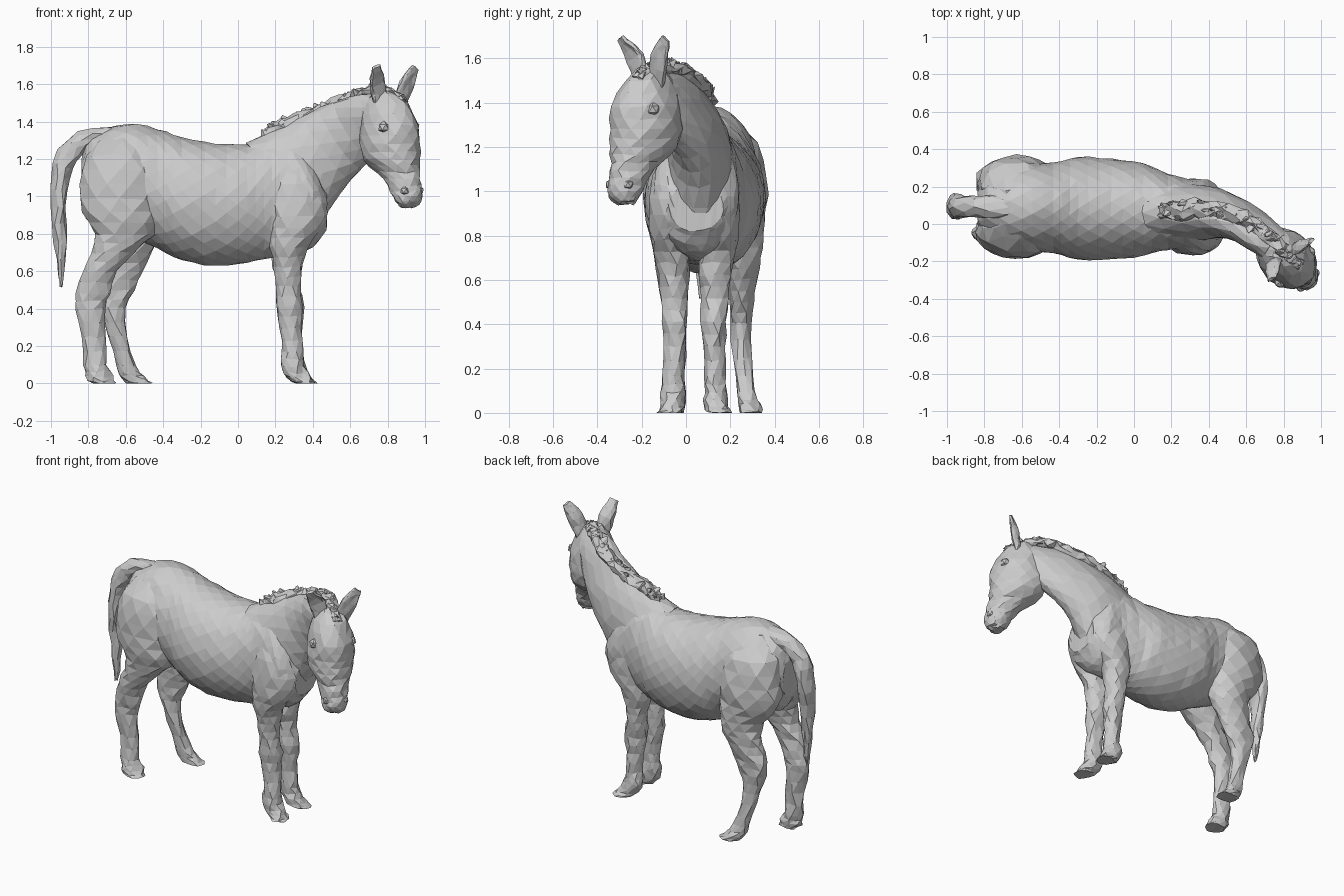
import bpy, bmesh, math, random
from mathutils import Vector as V

random.seed(4)
Y, Z = V((0, 1, 0)), V((0, 0, 1))
FACE = V((0.707, -0.707, 0))     # direction the turned head looks
LAT = V((0.707, 0.707, 0))       # across the head


def smooth(rows, steps):
    """Catmull-Rom interpolation of section rows."""
    out = []
    for i in range(len(rows) - 1):
        p0, p1, p2, p3 = (rows[max(i - 1, 0)], rows[i], rows[i + 1], rows[min(i + 2, len(rows) - 1)])
        for k in range(steps):
            t = k / steps
            out.append([0.5 * (2 * b + (c - a) * t + (2 * a - 5 * b + 4 * c - d) * t * t
                               + (3 * b - a - 3 * c + d) * t ** 3)
                        for a, b, c, d in zip(p0, p1, p2, p3)])
    return out + [list(rows[-1])]


def loft(name, rings, n=14, jitter=0.004, cup=1.0):
    """Skin rings given as (centre, half axis a, half axis b) with flat triangles."""
    bm = bmesh.new()
    loops = []
    for i, (c, a, b) in enumerate(rings):
        loop = []
        for k in range(n):
            ang = 2 * math.pi * (k + 0.5 * (i % 2)) / n
            ca, sa = math.cos(ang), math.sin(ang)
            p = c + a * (ca * cup if ca < 0 else ca) + b * sa
            p += V([random.uniform(-jitter, jitter) for _ in range(3)])
            p.z = max(p.z, 0)
            loop.append(bm.verts.new(p))
        loops.append(loop)
    for i, (lo, hi) in enumerate(zip(loops, loops[1:])):
        for k in range(n):
            j = (k + 1) % n
            if i % 2 == 0:
                bm.faces.new((lo[k], lo[j], hi[k]))
                bm.faces.new((lo[j], hi[j], hi[k]))
            else:
                bm.faces.new((lo[k], hi[j], hi[k]))
                bm.faces.new((lo[k], lo[j], hi[j]))
    for loop in (loops[0], loops[-1]):
        bm.faces.new(loop)
    bmesh.ops.triangulate(bm, faces=[f for f in bm.faces if len(f.verts) > 3])
    bmesh.ops.recalc_face_normals(bm, faces=bm.faces)
    me = bpy.data.meshes.new(name)
    bm.to_mesh(me)
    bm.free()
    ob = bpy.data.objects.new(name, me)
    bpy.context.collection.objects.link(ob)
    return ob


def tube(name, rows, ref=Y, steps=2, **kw):
    """Rows of x, y, z, half height, half width along a path."""
    rows = smooth(rows, steps)
    pts = [V(r[:3]) for r in rows]
    rings = []
    for i, r in enumerate(rows):
        t = (pts[min(i + 1, len(pts) - 1)] - pts[max(i - 1, 0)]).normalized()
        side = (ref - t * t.dot(ref)).normalized()
        rings.append((pts[i], t.cross(side) * r[3], side * r[4]))
    return loft(name, rings, **kw)


def leg(name, rows):
    """Rows of z, x back, x front, y centre, half width."""
    return loft(name, [(V(((b + f) / 2, y, z)), V(((f - b) / 2, 0, 0)), Y * w)
                       for z, b, f, y, w in smooth(rows, 2)], n=10, jitter=0.007)


# Torso: x, z low, z high, y low, y high
torso = [(-.835, .95, 1.2, .0, .18), (-.78, .85, 1.32, -.07, .25), (-.6, .8, 1.388, -.14, .32),
         (-.43, .72, 1.36, -.155, .33), (-.3, .655, 1.315, -.19, .357), (-.12, .63, 1.285, -.19, .35),
         (.05, .645, 1.28, -.17, .325), (.18, .67, 1.31, -.14, .27), (.3, .69, 1.32, -.14, .24),
         (.4, .73, 1.2, -.15, .235), (.475, .82, 1.04, -.08, .17)]
loft("torso", [(V((x, (c + d) / 2, (a + b) / 2)), Z * ((b - a) / 2), Y * ((d - c) / 2))
               for x, a, b, c, d in smooth(torso, 3)], n=22)

# Neck
tube("neck", [(.24, .06, 1.06, .3, .17), (.40, .06, 1.2, .24, .14), (.55, .02, 1.31, .2, .105),
              (.68, -.06, 1.395, .165, .095), (.77, -.13, 1.44, .12, .09)], n=16)

# Head: z, rear and front reach along the facing direction, half width
head = [(1.57, -.06, .01, .04), (1.5, -.13, .12, .1), (1.38, -.165, .19, .135),
        (1.28, -.165, .195, .145), (1.2, -.14, .2, .135), (1.13, -.05, .205, .105), (1.06, .03, .225, .085),
        (1.0, .07, .23, .078), (.96, .1, .21, .065), (.942, .12, .18, .04)]
hub = V((.8, -.17, 0))
loft("head", [(hub + FACE * ((a + b) / 2) + Z * z, FACE * ((b - a) / 2), LAT * t)
              for z, a, b, t in smooth(head, 2)], n=13, jitter=.006)

# Ears, cupped toward the front
for name, base, mid, tip in (("ear_near", (.775, -.2, 1.47), (.75, -.235, 1.6), (.74, -.3, 1.69)),
                             ("ear_far", (.86, -.14, 1.47), (.905, -.125, 1.6), (.95, -.095, 1.69))):
    tube(name, [(*base, .035, .04), (*mid, .042, .052), (*tip, .015, .026)],
         ref=LAT, n=9, steps=3, jitter=.004, cup=.2)

# Brow ridges and nostrils, set into the head
for side in (-1, 1):
    for name, s, t, z, r in (("brow", .085, .112, 1.37, .034), ("nostril", .185, .055, 1.03, .026)):
        bpy.ops.mesh.primitive_ico_sphere_add(subdivisions=1, radius=r,
                                              location=hub + FACE * s + LAT * t * side + Z * z)
        bpy.context.object.name = name

# Mane ridge and ragged tufts
mane = [(.14, .065, 1.31, .025, .04), (.24, .075, 1.375, .035, .055), (.4, .08, 1.44, .035, .05),
        (.55, .045, 1.5, .035, .045), (.68, -.03, 1.55, .03, .04), (.78, -.12, 1.56, .03, .035),
        (.88, -.22, 1.51, .02, .03)]
tube("mane", mane, n=8, steps=4, jitter=.013)
for x, y, z, h, w in smooth(mane, 5)[1:]:
    p = V((x, y + random.uniform(-.7, .7) * w, z + h * .2))
    lean = V((random.uniform(-.04, .0), random.uniform(-.03, .03), random.uniform(.02, .035)))
    tube("mane_tuft", [(*p, .035, .022), (*(p + lean), .006, .004)], steps=1, n=5, jitter=.004)

# Tail
tube("tail", [(-.6, .09, 1.335, .04, .05), (-.77, .09, 1.32, .045, .06), (-.875, .09, 1.265, .055, .06),
              (-.935, .095, 1.16, .057, .065), (-.955, .09, 1.03, .045, .068), (-.955, .08, .85, .04, .052),
              (-.948, .075, .66, .025, .03), (-.945, .07, .52, .006, .008)], n=9, jitter=.007)

# Front legs with shoulders; the pair differs only in y
for name, mid, sgn in (("front_leg_near", -.055, -1), ("front_leg_far", .13, 1)):
    rows = [(1.27, .22, .32, -.11, .03), (1.15, .18, .4, -.02, .085), (.97, .165, .475, .01, .1),
            (.83, .165, .45, .013, .097), (.73, .17, .37, .012, .083), (.62, .19, .345, .0, .072),
            (.52, .205, .33, .0, .06), (.41, .205, .352, -.005, .06), (.3, .225, .345, -.002, .048),
            (.17, .235, .345, .0, .05), (.09, .23, .36, .005, .054), (.03, .26, .395, .01, .055),
            (0, .31, .42, .022, .057)]
    leg(name, [(z, b, f, mid + sgn * dy, w) for z, b, f, dy, w in rows])

# Hind legs: a shared haunch, then two different stances
for name, sgn, low in (
    ("hind_leg_near", -1,
     [(.8, -.77, -.45, -.055, .11), (.7, -.785, -.56, -.06, .085), (.6, -.83, -.64, -.06, .066),
      (.48, -.865, -.68, -.05, .056), (.4, -.87, -.71, -.045, .05), (.25, -.83, -.71, -.045, .043),
      (.1, -.825, -.7, -.05, .046), (.04, -.815, -.67, -.055, .052), (0, -.79, -.65, -.06, .055)]),
    ("hind_leg_far", 1,
     [(.8, -.74, -.43, .24, .11), (.7, -.72, -.455, .25, .09), (.6, -.755, -.51, .255, .066),
      (.5, -.77, -.555, .25, .055), (.4, -.745, -.6, .25, .048), (.25, -.695, -.59, .255, .042),
      (.1, -.65, -.55, .27, .045), (.04, -.63, -.5, .285, .05), (0, -.6, -.46, .29, .055)])):
    haunch = [(1.34, -.7, -.5, .06, .04), (1.22, -.81, -.44, .11, .13), (1.06, -.845, -.42, .13, .145),
              (.92, -.835, -.42, .135, .138)]
    leg(name, [(z, b, f, .09 + sgn * dy, w) for z, b, f, dy, w in haunch] + low)
